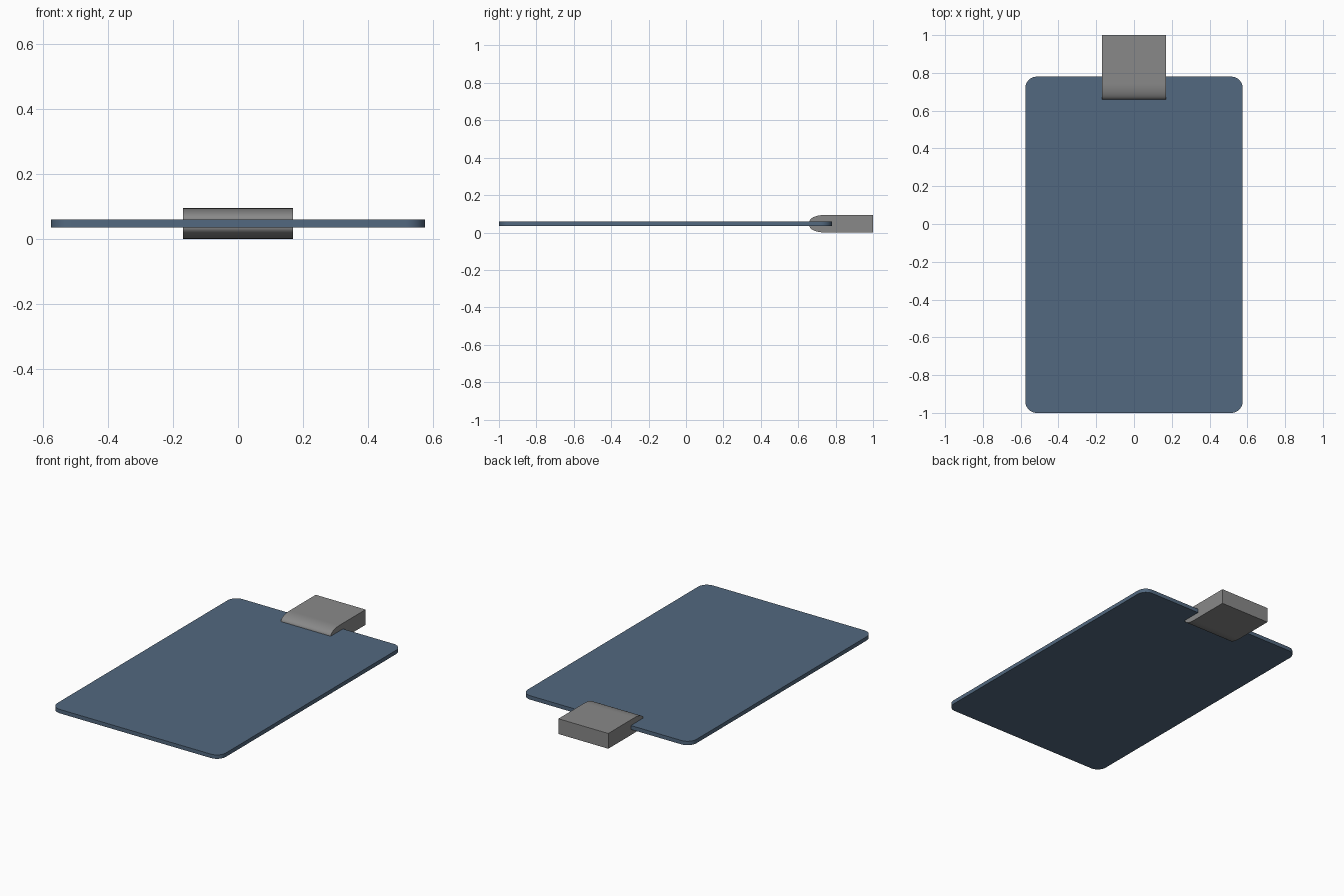
import bpy, bmesh, math
from mathutils import Vector

if "Cube" in bpy.data.objects:
    bpy.data.objects.remove(bpy.data.objects["Cube"])


def material(name, rgb):
    m = bpy.data.materials.new(name)
    m.diffuse_color = (*rgb, 1)
    m.use_nodes = True
    m.node_tree.nodes["Principled BSDF"].inputs["Base Color"].default_value = m.diffuse_color
    return m


def prism(name, outline, offset, mat):
    """Extrude a closed 3D outline along an offset vector."""
    bm = bmesh.new()
    face = bm.faces.new([bm.verts.new(p) for p in outline])
    ext = bmesh.ops.extrude_face_region(bm, geom=[face])
    verts = [g for g in ext["geom"] if isinstance(g, bmesh.types.BMVert)]
    bmesh.ops.translate(bm, verts=verts, vec=Vector(offset))
    bmesh.ops.recalc_face_normals(bm, faces=bm.faces)
    me = bpy.data.meshes.new(name)
    bm.to_mesh(me)
    bm.free()
    me.materials.append(mat)
    ob = bpy.data.objects.new(name, me)
    bpy.context.collection.objects.link(ob)
    bpy.context.view_layer.objects.active = ob
    ob.select_set(True)
    bpy.ops.object.shade_smooth_by_angle(angle=math.radians(30))
    ob.select_set(False)
    return ob


def arc(cx, cy, rx, ry, start, end, n=12):
    return [(cx + rx * math.cos(math.radians(start + (end - start) * i / n)),
             cy + ry * math.sin(math.radians(start + (end - start) * i / n)))
            for i in range(n + 1)]


blue = material("slate blue", (0.085, 0.14, 0.215))
grey = material("clip grey", (0.25, 0.25, 0.25))

# Thin board with rounded corners
hx, y0, y1, r = 0.575, -1.0, 0.78, 0.06
z0, z1 = 0.035, 0.059
plan = (arc(hx - r, y1 - r, r, r, 0, 90) + arc(-hx + r, y1 - r, r, r, 90, 180)
        + arc(-hx + r, y0 + r, r, r, 180, 270) + arc(hx - r, y0 + r, r, r, 270, 360))
prism("board", [(x, y, z0) for x, y in plan], (0, 0, z1 - z0), blue)

# Clip gripping the back edge: square behind, jaws rounding down onto the board
half, top, tip, bend = 0.17, 0.094, 0.66, 0.085
side = ([(1.0, 0.0), (1.0, top)]
        + arc(tip + bend, z1, bend, top - z1, 90, 180)
        + arc(tip + bend, z0, bend, z0, 180, 270))
prism("clip", [(-half, y, z) for y, z in side], (2 * half, 0, 0), grey)
